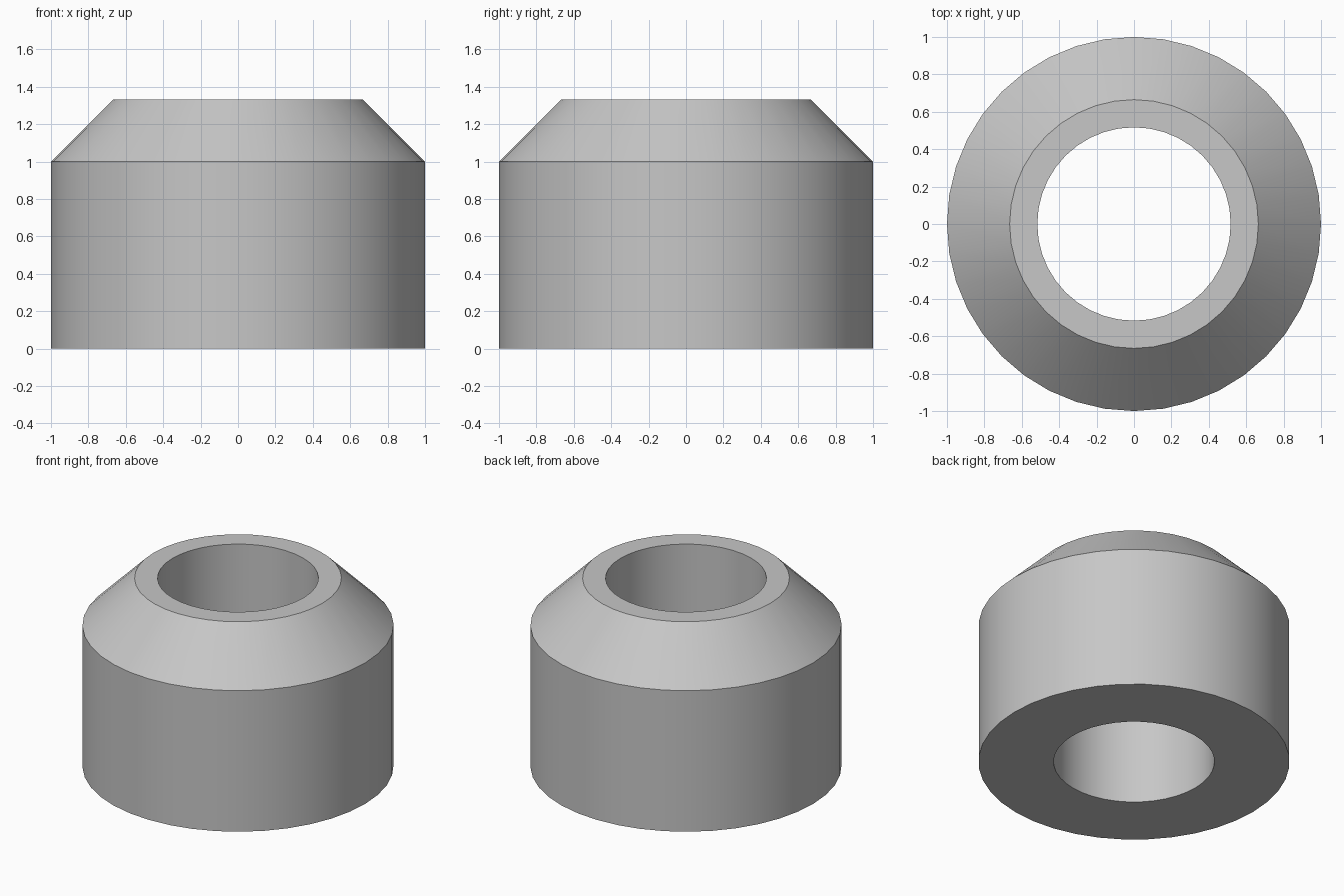
import bpy
import bmesh
from math import pi, radians

cube = bpy.data.objects.get("Cube")
if cube:
    bpy.data.objects.remove(cube, do_unlink=True)

# Plain grey material
grey = bpy.data.materials.new("plain grey")
grey.use_nodes = True
colour = (0.57, 0.57, 0.57, 1)
grey.diffuse_color = colour
grey.node_tree.nodes["Principled BSDF"].inputs["Base Color"].default_value = colour

SEGMENTS = 40
BORE, RIM, BODY = 0.517, 0.665, 1.0
SHOULDER, TOP = 1.0, 1.333

# Closed wall section: bore, flat underside, straight side, chamfer, flat rim
section = [(BORE, 0), (BODY, 0), (BODY, SHOULDER), (RIM, TOP), (BORE, TOP)]

# Revolve the section into a chamfered collar
bm = bmesh.new()
verts = [bm.verts.new((0, r, z)) for r, z in section]
edges = [bm.edges.new((v, verts[(i + 1) % len(verts)])) for i, v in enumerate(verts)]
bmesh.ops.spin(bm, geom=verts + edges, cent=(0, 0, 0), axis=(0, 0, 1),
               angle=2 * pi, steps=SEGMENTS, use_merge=True)
bmesh.ops.remove_doubles(bm, verts=bm.verts, dist=0.0001)
bmesh.ops.recalc_face_normals(bm, faces=bm.faces)

mesh = bpy.data.meshes.new("chamfered_collar")
bm.to_mesh(mesh)
bm.free()
mesh.materials.append(grey)
collar = bpy.data.objects.new("chamfered_collar", mesh)
bpy.context.collection.objects.link(collar)

# Smooth round walls with crisp rims
bpy.ops.object.select_all(action="DESELECT")
collar.select_set(True)
bpy.context.view_layer.objects.active = collar
bpy.ops.object.shade_smooth_by_angle(angle=radians(30))
